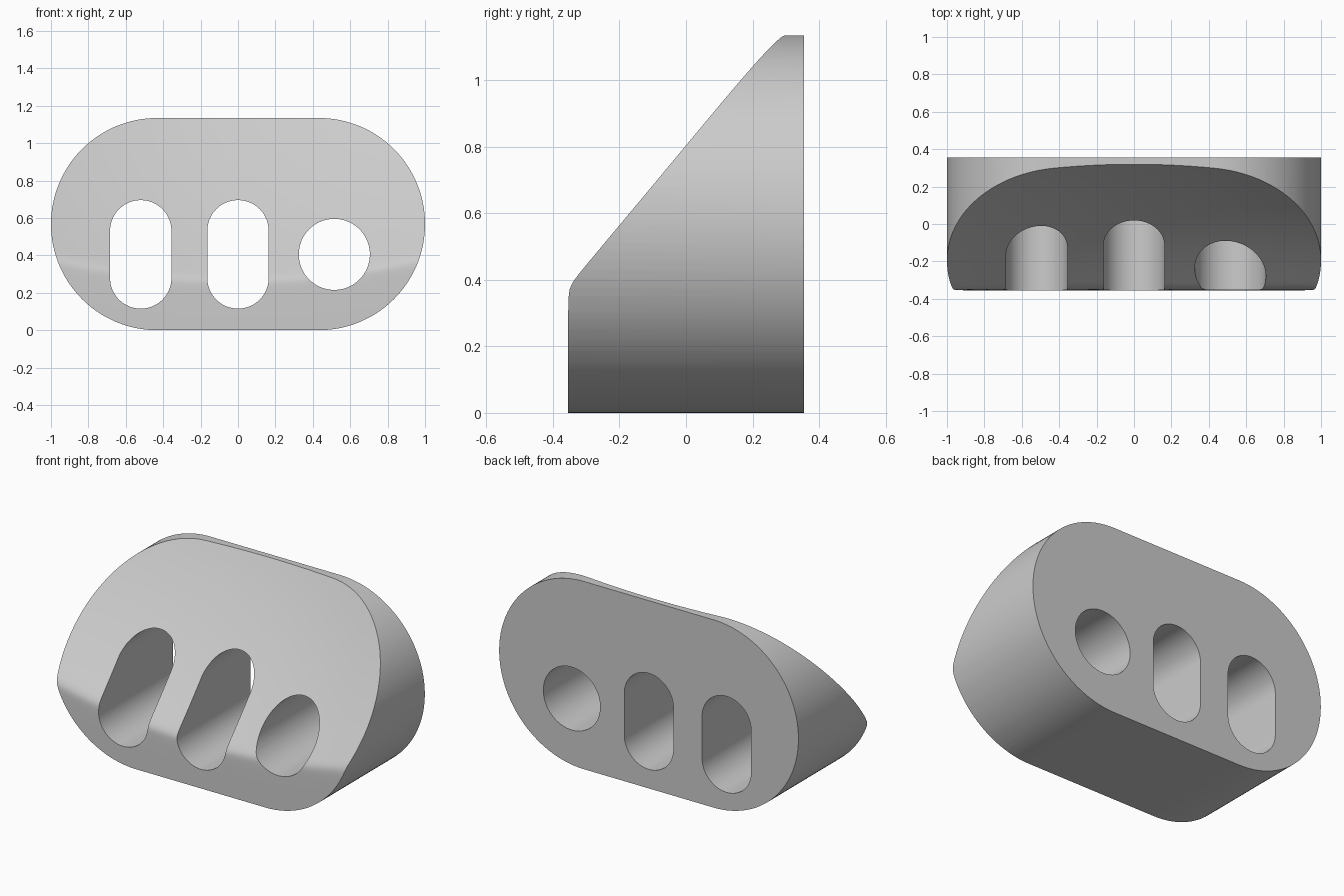
import bpy
import bmesh
from math import pi, sin, cos, radians, sqrt

default = bpy.data.objects.get("Cube")
if default:
    bpy.data.objects.remove(default, do_unlink=True)

HALF_DEPTH = 0.355
RADIUS = 0.567

grey = bpy.data.materials.new("light grey")
grey.use_nodes = True
colour = (0.6, 0.6, 0.6, 1)
grey.diffuse_color = colour
grey.node_tree.nodes["Principled BSDF"].inputs["Base Color"].default_value = colour


def finish(name, bm):
    bmesh.ops.recalc_face_normals(bm, faces=bm.faces)
    mesh = bpy.data.meshes.new(name)
    bm.to_mesh(mesh)
    bm.free()
    obj = bpy.data.objects.new(name, mesh)
    bpy.context.collection.objects.link(obj)
    mesh.materials.append(grey)
    return obj


def extrude_y(bm, faces, distance):
    new = bmesh.ops.extrude_face_region(bm, geom=faces)["geom"]
    verts = [v for v in new if isinstance(v, bmesh.types.BMVert)]
    bmesh.ops.translate(bm, verts=verts, vec=(0, distance, 0))


def rounded_prism(name, x, z, r, wide, tall, y0, y1, steps=48):
    """Capsule outline (or circle) in the xz plane, extruded along y."""
    bm = bmesh.new()
    points = []
    offset = 0 if wide else pi / 2 if tall else 0
    for side in (1, -1):
        start = -pi / 2 if wide else 0
        if side < 0:
            start += pi
        for i in range(steps + 1):
            a = start + pi * i / steps
            point = (x + side * wide + r * cos(a), y0, z + side * tall + r * sin(a))
            if wide or tall or i < steps:
                points.append(point)
    face = bm.faces.new([bm.verts.new(p) for p in points])
    extrude_y(bm, [face], y1 - y0)
    return finish(name, bm)


def front_y(x, z):
    """Dished slope that blends softly into the upright front."""
    h = z - 0.7
    slope = 0.023 + 0.78 * h - 0.224 * h * h - 0.113 * x * x
    gap = slope + HALF_DEPTH
    return -HALF_DEPTH + (gap + sqrt(gap * gap + 0.0003)) / 2


def front_cutter():
    bm = bmesh.new()
    bmesh.ops.create_grid(bm, x_segments=48, y_segments=90, size=1)
    for v in bm.verts:
        x, z = v.co.x * 1.2, 0.6 + v.co.y * 0.75
        v.co = (x, front_y(x, z), z)
    new = bmesh.ops.extrude_face_region(bm, geom=bm.faces[:])["geom"]
    for v in new:
        if isinstance(v, bmesh.types.BMVert):
            v.co.y = -1.2
    return finish("front_cutter", bm)


# Main body: wide capsule block
body = rounded_prism("wedge_body", 0, RADIUS, RADIUS, 1 - RADIUS, 0, -0.6, HALF_DEPTH, 64)

# Sloped front, two tall slots and one round hole
cutters = [
    front_cutter(),
    rounded_prism("left_slot_cutter", -0.52, 0.405, 0.164, 0, 0.126, -1, 1),
    rounded_prism("middle_slot_cutter", 0, 0.405, 0.164, 0, 0.126, -1, 1),
    rounded_prism("round_hole_cutter", 0.515, 0.405, 0.19, 0, 0, -1, 1),
]
for cutter in cutters:
    cutter.hide_render = True
    mod = body.modifiers.new(cutter.name, "BOOLEAN")
    mod.operation = "DIFFERENCE"
    mod.solver = "EXACT"
    mod.object = cutter

# Bake the cuts and drop the helpers
graph = bpy.context.evaluated_depsgraph_get()
result = bpy.data.meshes.new_from_object(body.evaluated_get(graph))
body.modifiers.clear()
body.data = result
for cutter in cutters:
    bpy.data.objects.remove(cutter, do_unlink=True)

bpy.ops.object.select_all(action="DESELECT")
body.select_set(True)
bpy.context.view_layer.objects.active = body
bpy.ops.object.shade_smooth_by_angle(angle=radians(30))
